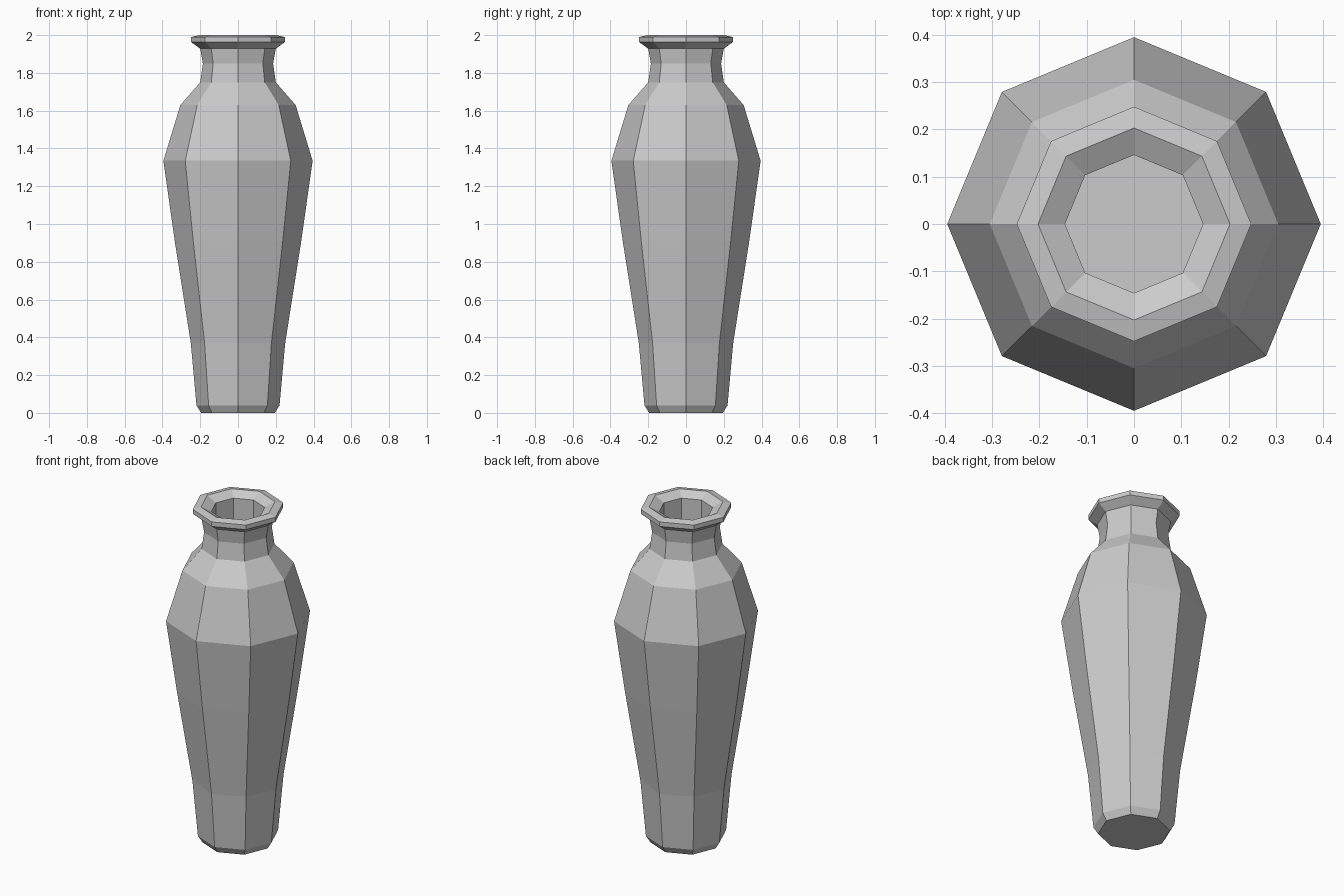
import bpy
import bmesh
from math import cos, sin, pi

cube = bpy.data.objects.get("Cube")
if cube:
    bpy.data.objects.remove(cube)

SIDES = 8

# Plain grey clay
clay = bpy.data.materials.new("grey clay")
clay.use_nodes = True
grey = (0.6, 0.6, 0.6, 1)
clay.diffuse_color = grey
clay.node_tree.nodes["Principled BSDF"].inputs["Base Color"].default_value = grey

# Outer wall, foot to lip (radius, height)
outer = [(0.195, 0), (0.22, 0.04), (0.25, 0.37), (0.335, 0.91),
         (0.395, 1.335), (0.305, 1.63), (0.2, 1.75), (0.186, 1.85),
         (0.2, 1.928), (0.248, 1.963), (0.248, 1.99), (0.203, 2)]

# Inner wall, mouth down to the floor of the hollow
inner = [(0.146, 1.97), (0.146, 1.74), (0.255, 1.61), (0.345, 1.335),
         (0.285, 0.91), (0.2, 0.37), (0.17, 0.08)]


def lathe(name, profile, material):
    """Revolve a profile into a faceted solid with capped ends."""
    bm = bmesh.new()
    rings = []
    for radius, z in profile:
        rings.append([bm.verts.new((radius * cos(2 * pi * i / SIDES),
                                    radius * sin(2 * pi * i / SIDES), z))
                      for i in range(SIDES)])
    for low, high in zip(rings, rings[1:]):
        for i in range(SIDES):
            j = (i + 1) % SIDES
            bm.faces.new((low[i], low[j], high[j], high[i]))
    bm.faces.new(rings[0][::-1])
    bm.faces.new(rings[-1])
    bmesh.ops.recalc_face_normals(bm, faces=bm.faces[:])
    mesh = bpy.data.meshes.new(name)
    bm.to_mesh(mesh)
    bm.free()
    mesh.materials.append(material)
    obj = bpy.data.objects.new(name, mesh)
    bpy.context.collection.objects.link(obj)
    return obj


lathe("vase", outer + inner, clay)
